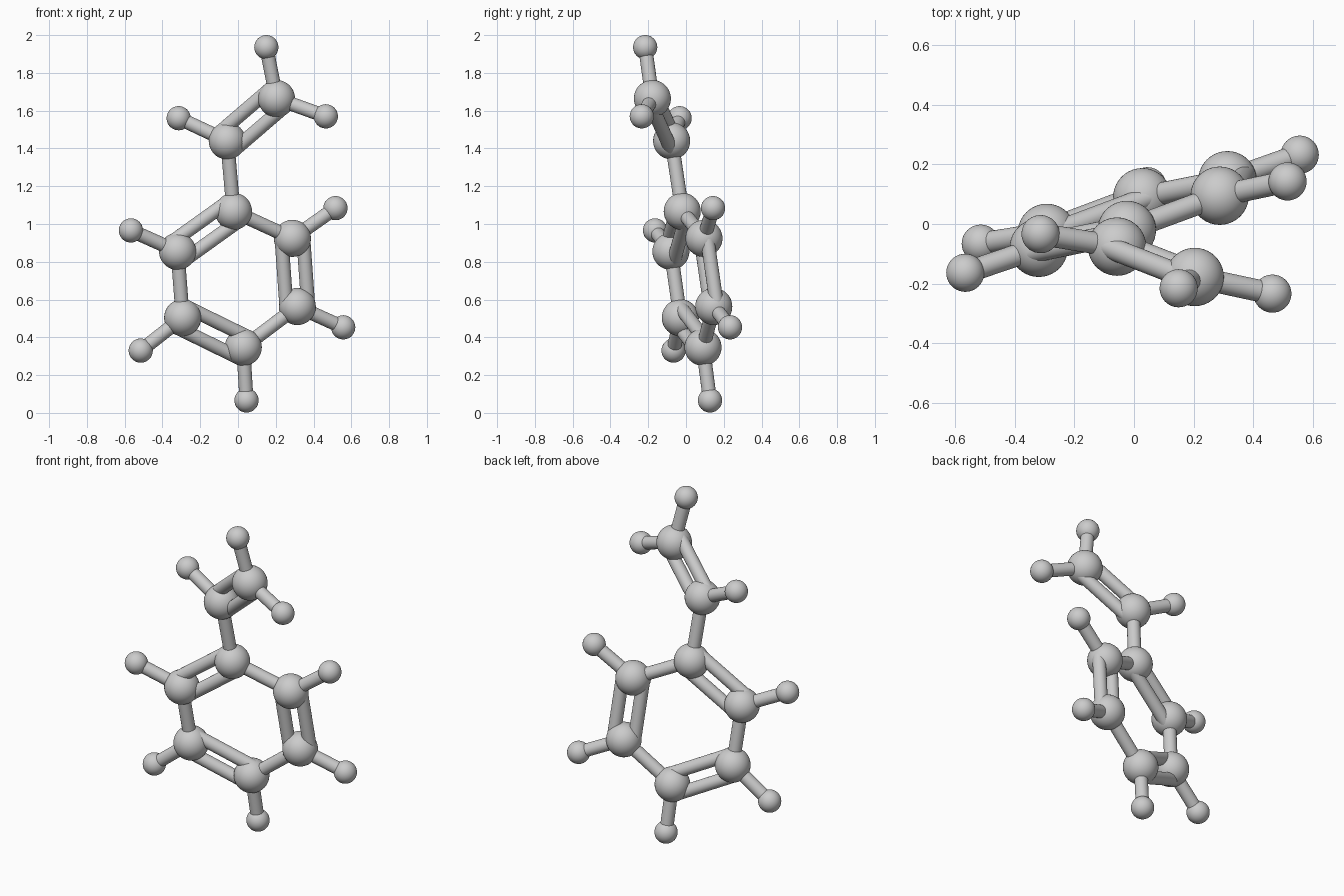
import bpy
from mathutils import Vector

if "Cube" in bpy.data.objects:
    bpy.data.objects.remove(bpy.data.objects["Cube"])

CARBON_R, HYDROGEN_R, BOND_R, DOUBLE_OFFSET = 0.098, 0.064, 0.037, 0.06

# Atom centres: six ring atoms, then the two side-chain atoms
carbon = [Vector(p) for p in (
    (-0.024, -0.02, 1.067), (-0.32, -0.08, 0.855), (-0.293, -0.03, 0.504),
    (0.028, 0.09, 0.347), (0.314, 0.147, 0.563), (0.288, 0.095, 0.924),
    (-0.057, -0.076, 1.44), (0.204, -0.178, 1.664))]
# Small atoms: (carbon they hang on, centre)
hydrogen = [(i, Vector(p)) for i, p in (
    (1, (-0.567, -0.164, 0.966)), (2, (-0.515, -0.066, 0.33)),
    (3, (0.045, 0.127, 0.066)), (4, (0.557, 0.233, 0.453)),
    (5, (0.516, 0.143, 1.084)), (6, (-0.314, -0.034, 1.56)),
    (7, (0.15, -0.216, 1.936)), (7, (0.465, -0.234, 1.57)))]


def ball(name, centre, radius):
    bpy.ops.mesh.primitive_uv_sphere_add(segments=40, ring_count=24, radius=radius, location=centre)
    bpy.context.object.name = name
    bpy.ops.object.shade_smooth()


def rod(name, a, b):
    d = b - a
    bpy.ops.mesh.primitive_cylinder_add(vertices=32, radius=BOND_R, depth=d.length, location=(a + b) / 2,
                                        rotation=d.to_track_quat('Z', 'Y').to_euler())
    bpy.context.object.name = name
    bpy.ops.object.shade_smooth_by_angle()


def double_rod(name, a, b, normal):
    side = (b - a).cross(normal).normalized() * DOUBLE_OFFSET
    for s in (-1, 1):
        rod(name, a + side * s, b + side * s)


# Atoms
for c in carbon:
    ball("large_atom", c, CARBON_R)
for i, h in hydrogen:
    ball("small_atom", h, HYDROGEN_R)
    rod("outer_bond", carbon[i], h)

# Ring bonds, alternating double and single
ring_normal = (carbon[2] - carbon[0]).cross(carbon[4] - carbon[0]).normalized()
for i in range(6):
    a, b = carbon[i], carbon[(i + 1) % 6]
    if i % 2 == 0:
        double_rod("ring_double_bond", a, b, ring_normal)
    else:
        rod("ring_bond", a, b)

# Side chain
rod("chain_bond", carbon[0], carbon[6])
chain_normal = (carbon[7] - carbon[6]).cross(carbon[0] - carbon[6]).normalized()
double_rod("chain_double_bond", carbon[6], carbon[7], chain_normal)
